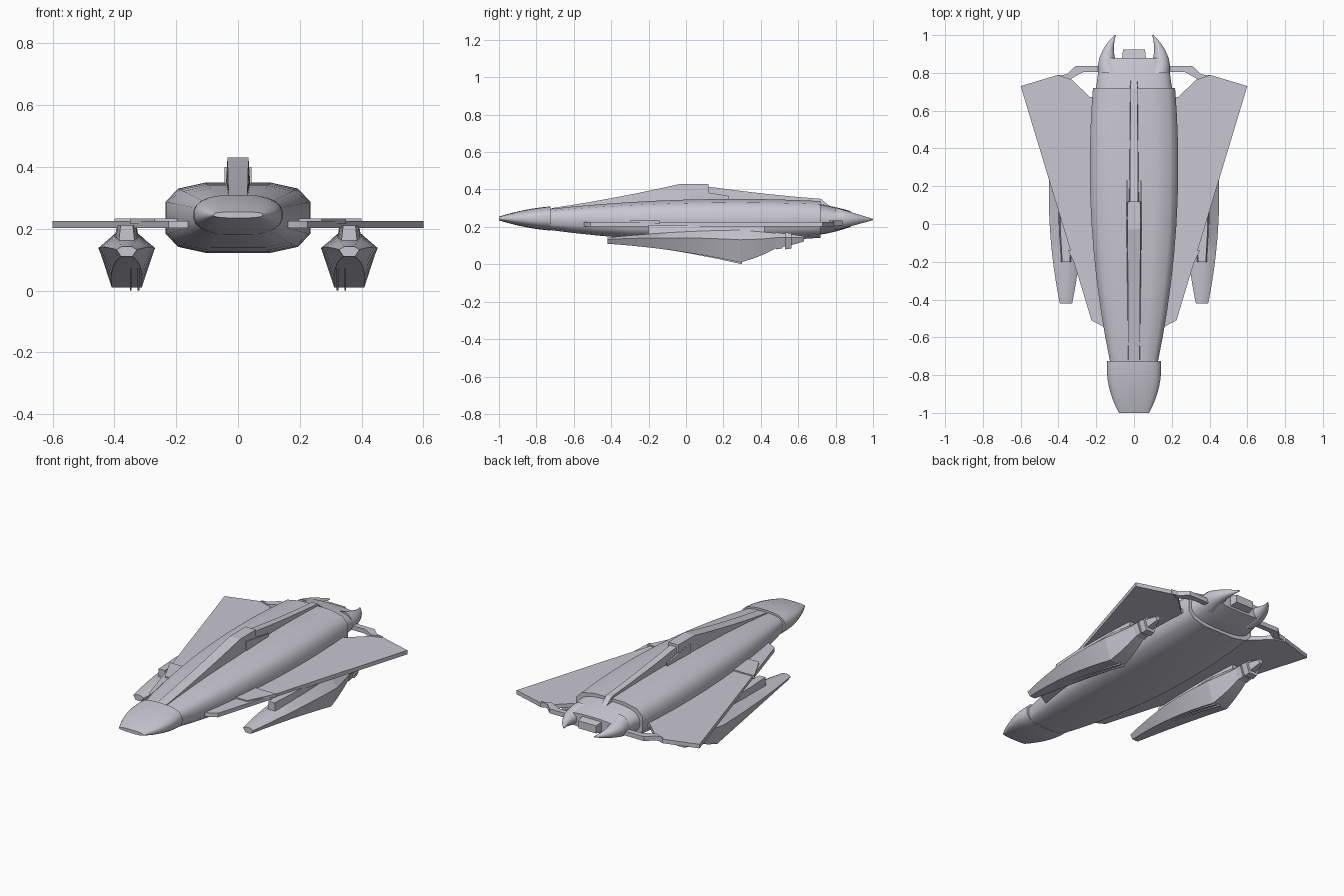
import bpy, bmesh, math

cube = bpy.data.objects.get("Cube")
if cube:
    bpy.data.objects.remove(cube, do_unlink=True)

hull_grey = bpy.data.materials.new("hull_grey")
hull_grey.use_nodes = True
colour = (.58, .57, .64, 1)
hull_grey.diffuse_color = colour
hull_grey.node_tree.nodes["Principled BSDF"].inputs["Base Color"].default_value = colour


def finish(name, bm, mirror, angle):
    """Turn a bmesh into a shaded object, mirrored across x when it is one of a pair."""
    bmesh.ops.recalc_face_normals(bm, faces=bm.faces)
    mesh = bpy.data.meshes.new(name)
    bm.to_mesh(mesh)
    bm.free()
    mesh.materials.append(hull_grey)
    obj = bpy.data.objects.new(name, mesh)
    bpy.context.collection.objects.link(obj)
    if mirror:
        obj.modifiers.new("mirror", 'MIRROR')
    bpy.ops.object.select_all(action='DESELECT')
    obj.select_set(True)
    bpy.context.view_layer.objects.active = obj
    bpy.ops.object.shade_smooth_by_angle(angle=math.radians(angle))


def bow(t, start, end, bulge=0):
    """Go from start to end, bulging by the given amount halfway."""
    return start + (end - start) * t + bulge * 4 * t * (1 - t)


def loft(name, section, along, width, low, high, centre=(0, 0),
         steps=1, mirror=False, angle=30):
    """Skin a unit section along y; half width, underside and top each follow a bow."""
    bm = bmesh.new()
    rings = []
    for step in range(steps + 1):
        t = step / steps
        middle, half = bow(t, *centre), bow(t, *width)
        bottom, top = bow(t, *low), bow(t, *high)
        rings.append([bm.verts.new((middle + half * u, bow(t, *along),
                                    bottom + (top - bottom) * v)) for u, v in section])
    count = len(section)
    for near, far in zip(rings, rings[1:]):
        for i in range(count):
            j = (i + 1) % count
            bm.faces.new((near[i], near[j], far[j], far[i]))
    bm.faces.new(rings[0])
    bm.faces.new(rings[-1])
    finish(name, bm, mirror, angle)


def plate(name, outline, low, high):
    """Extrude a plan outline between two heights, as a mirrored pair."""
    bm = bmesh.new()
    face = bm.faces.new([bm.verts.new((x, y, low)) for x, y in outline])
    extruded = bmesh.ops.extrude_face_region(bm, geom=[face])["geom"]
    verts = [item for item in extruded if isinstance(item, bmesh.types.BMVert)]
    bmesh.ops.translate(bm, verts=verts, vec=(0, 0, high - low))
    finish(name, bm, mirror=True, angle=30)


def superellipse(count, power):
    """Rounded section; a lower power makes it squarer."""
    points = []
    for i in range(count):
        angle = math.tau * (i + .5) / count
        c, s = math.cos(angle), math.sin(angle)
        points.append((math.copysign(abs(c) ** power, c),
                       .5 + .5 * math.copysign(abs(s) ** power, s)))
    return points


def trapezoid(base):
    return [(-base, 0), (base, 0), (1, 1), (-1, 1)]


# Cross-sections
hull_section = superellipse(count=12, power=.6)
round_section = superellipse(count=24, power=.75)
oval_section = superellipse(count=16, power=1)
pod_section = [(1, .7), (.45, 1), (-.45, 1), (-1, .7), (-.55, 0), (.55, 0)]
box_section = trapezoid(base=1)
ridge_section = trapezoid(base=1.3)

# Fuselage, nose and tail
loft("fuselage", hull_section, along=(-.75, .72), width=(.125, .222, .055),
     low=(.185, .14, -.04), high=(.295, .34, .03), steps=10, angle=50)
loft("nose_cap", round_section, along=(-.725, -1), width=(.143, .08, .022),
     low=(.18, .235, -.008), high=(.31, .255, .008), steps=8, angle=50)
loft("tail_cone", round_section, along=(.7, .88), width=(.205, .18),
     low=(.155, .2, -.005), high=(.325, .285, .003), steps=4, angle=50)
loft("tail_horns", oval_section, along=(.8, 1), centre=(.13, .1, .025),
     width=(.06, .004, .004), low=(.18, .236), high=(.305, .243),
     steps=8, mirror=True, angle=50)
loft("tail_exhaust", box_section, along=(.86, .925), width=(.065, .058),
     low=(.21, .22), high=(.275, .265))

# Dorsal ridge rising to a crown, then a slim rail running aft
loft("dorsal_ridge", ridge_section, along=(-.72, -.03), width=(.03, .034),
     low=(.24, .28), high=(.3, .43, -.007), steps=6)
loft("dorsal_crown", ridge_section, along=(-.03, .12), width=(.034, .033),
     low=(.28, .28), high=(.43, .43))
loft("dorsal_rail", ridge_section, along=(.12, .72), width=(.022, .018),
     low=(.3, .29), high=(.415, .35, -.005), steps=4)
loft("dorsal_rail_end", ridge_section, along=(.72, .77), width=(.018, .016),
     low=(.29, .28), high=(.35, .31))
loft("crown_cheeks", box_section, along=(.02, .23), centre=(.036, .036),
     width=(.007, .004), low=(.3, .3), high=(.4, .365), mirror=True)

# Wings with their root plates and rear braces
plate("wings", [(.08, -.55), (.15, -.55), (.225, -.51), (.6, .73), (.4, .79),
                (.333, .767), (.233, .672), (.08, .672)], low=.202, high=.226)
plate("wing_root_plates", [(.1, -.3), (.27, -.3), (.35, -.14), (.1, -.14)],
      low=.215, high=.233)
plate("wing_braces", [(.15, .804), (.27, .804), (.34, .765), (.4, .785),
                      (.355, .793), (.31, .836), (.15, .836)], low=.208, high=.234)

# Engine pods slung under the wings
pod_line = (.36, .36)
loft("engine_pod_fronts", pod_section, along=(-.42, .29), centre=pod_line,
     width=(.033, .088, .022), low=(.11, .01, .013), high=(.143, .183, .008),
     steps=8, mirror=True)
loft("engine_pod_rears", pod_section, along=(.29, .49), centre=pod_line,
     width=(.088, .046), low=(.01, .09, -.008), high=(.183, .166),
     steps=3, mirror=True)
for place, start in (("front", .48), ("rear", .53)):
    loft(place + "_engine_collars", pod_section, along=(start, start + .035),
         centre=pod_line, width=(.052, .048), low=(.08, .085), high=(.17, .167),
         mirror=True)
loft("engine_nozzles", pod_section, along=(.5, .63), centre=pod_line,
     width=(.043, .015, .006), low=(.09, .122, -.003), high=(.165, .15, .003),
     steps=3, mirror=True)
loft("pod_pylons", ridge_section, along=(-.2, .42), centre=pod_line,
     width=(.02, .02, .012), low=(.155, .155), high=(.21, .21), steps=4, mirror=True)

# Paired thin blades along each pod's underside
for place, x in (("inner", .322), ("outer", .347)):
    loft(place + "_keel_blades", box_section, along=(-.1, .3), centre=(x, x),
         width=(.003, .003), low=(.078, 0, .004), high=(.1, .04), steps=3, mirror=True)
